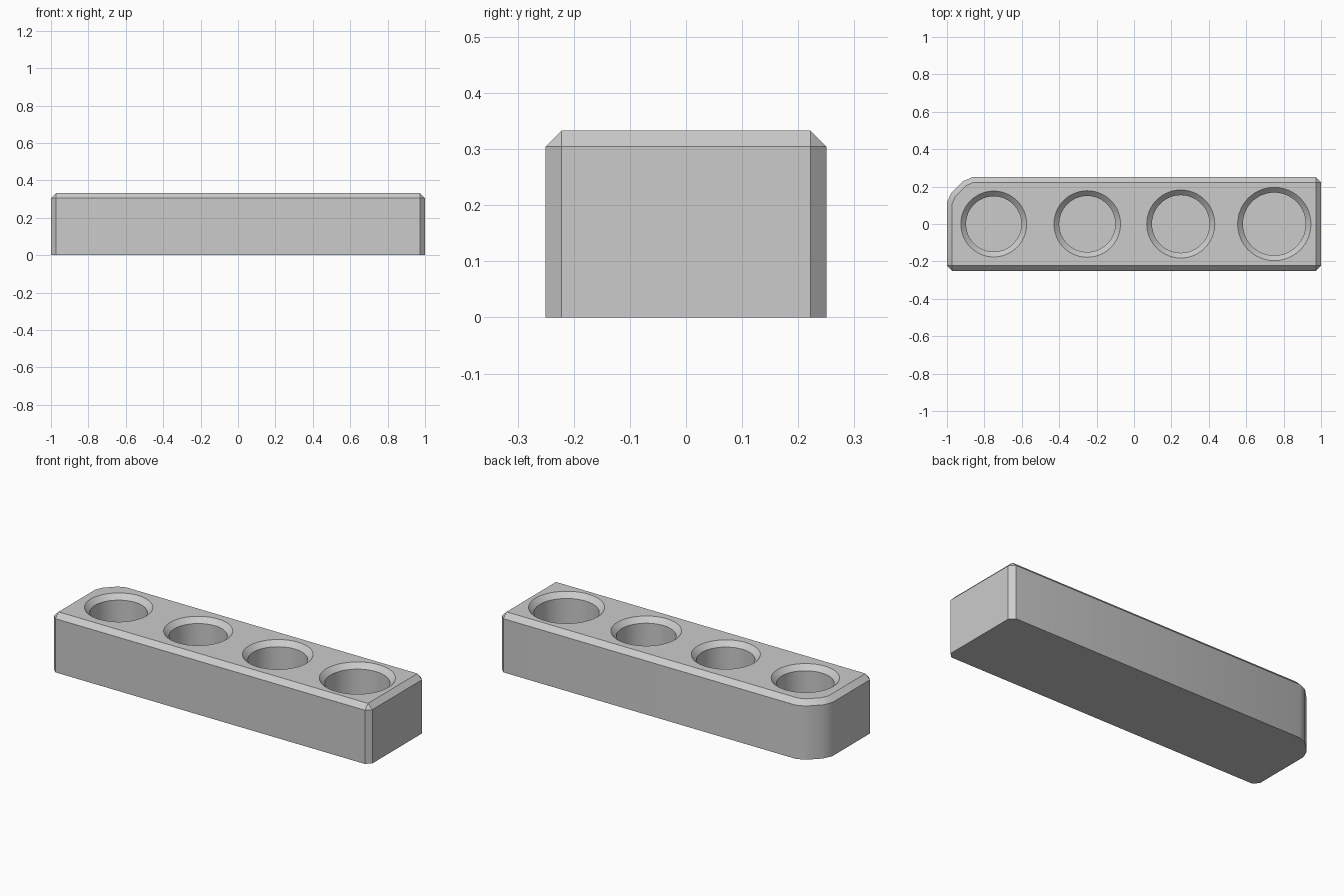
import bpy
import bmesh
from math import cos, sin, pi, radians

cube = bpy.data.objects.get("Cube")
if cube:
    bpy.data.objects.remove(cube, do_unlink=True)

HX, HY, TOP, C = 1.0, 0.25, 0.333, 0.028   # half sizes, height, chamfer
FLOOR = 0.056                              # thickness under the wells

grey = bpy.data.materials.new("light_grey")
grey.use_nodes = True
colour = (0.6, 0.6, 0.6, 1.0)
grey.diffuse_color = colour
grey.node_tree.nodes["Principled BSDF"].inputs["Base Color"].default_value = colour


def make_object(name, bm):
    bmesh.ops.remove_doubles(bm, verts=bm.verts, dist=1e-5)
    bmesh.ops.recalc_face_normals(bm, faces=bm.faces)
    mesh = bpy.data.meshes.new(name)
    bm.to_mesh(mesh)
    bm.free()
    mesh.materials.append(grey)
    obj = bpy.data.objects.new(name, mesh)
    bpy.context.collection.objects.link(obj)
    return obj


def loft(bm, rings):
    """Skin a closed solid through rings of equal point count."""
    rows = [[bm.verts.new(p) for p in ring] for ring in rings]
    for a, b in zip(rows, rows[1:]):
        for i in range(len(a)):
            j = (i + 1) % len(a)
            bm.faces.new((a[i], a[j], b[j], b[i]))
    bm.faces.new(rows[0][::-1])
    bm.faces.new(rows[-1])


# Block outline: three small corner chamfers and one large rounded corner
outer = [(-HX, -HY + C), (-HX + C, -HY), (HX - C, -HY), (HX, -HY + C),
         (HX, HY - C), (HX - C, HY),
         (-0.865, HY), (-0.915, 0.228), (-0.978, 0.165), (-HX, 0.115)]
# Top outline: chamfered corners collapse to a point, rounded corner is inset
inner = [(max(-HX + C, min(HX - C, x)), max(-HY + C, min(HY - C, y)))
         for x, y in outer[:6]]
inner += [(-0.859, HY - C), (-0.899, 0.205), (-0.955, 0.149), (-HX + C, 0.109)]

bm = bmesh.new()
loft(bm, [[(x, y, 0) for x, y in outer],
          [(x, y, TOP - C) for x, y in outer],
          [(x, y, TOP) for x, y in inner]])
block = make_object("holder_block", bm)

# Four round wells with chamfered rims, as one cutter
bm = bmesh.new()
for x, r in ((-0.75, 0.148), (-0.25, 0.15), (0.25, 0.154), (0.75, 0.168)):
    profile = [(r, FLOOR), (r, TOP - C), (r + C, TOP), (r + C, TOP + 0.1)]
    loft(bm, [[(x + rad * cos(2 * pi * k / 64), rad * sin(2 * pi * k / 64), z)
               for k in range(64)] for rad, z in profile])
cutter = make_object("well_cutter", bm)
cutter.hide_render = True

# Cut the wells, bake the result and drop the cutter
mod = block.modifiers.new("wells", 'BOOLEAN')
mod.operation = 'DIFFERENCE'
mod.solver = 'EXACT'
mod.object = cutter
bpy.context.view_layer.update()
baked = bpy.data.meshes.new_from_object(
    block.evaluated_get(bpy.context.evaluated_depsgraph_get()))
block.modifiers.clear()
block.data = baked
bpy.data.objects.remove(cutter, do_unlink=True)

# Smooth curved walls, sharp chamfers
for obj in bpy.context.selected_objects:
    obj.select_set(False)
block.select_set(True)
bpy.context.view_layer.objects.active = block
bpy.ops.object.shade_smooth_by_angle(angle=radians(30))
